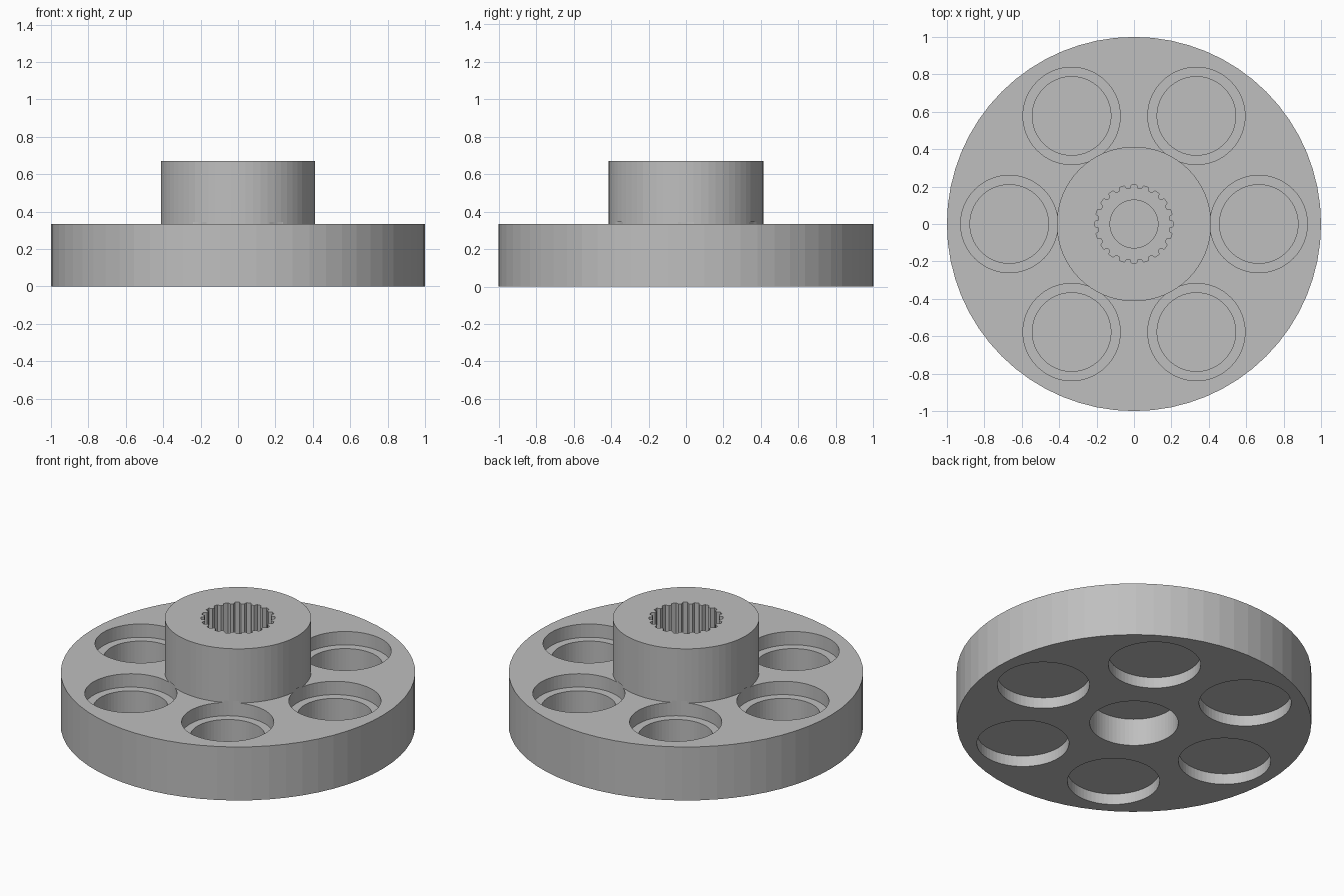
import bpy
import bmesh
from math import cos, sin, tau

if "Cube" in bpy.data.objects:
    bpy.data.objects.remove(bpy.data.objects["Cube"], do_unlink=True)

grey = bpy.data.materials.new("plain grey")
grey.use_nodes = True
COLOUR = (0.52, 0.52, 0.52, 1)
grey.diffuse_color = COLOUR
grey.node_tree.nodes["Principled BSDF"].inputs["Base Color"].default_value = COLOUR

SIDES = 64
DISC_TOP, HUB_TOP = 0.333, 0.67
TEETH = 20


def ring(radius, centre=(0, 0), sides=SIDES):
    """Outline of a round section."""
    return [(centre[0] + radius * cos(tau * i / sides),
             centre[1] + radius * sin(tau * i / sides)) for i in range(sides)]


def spline_outline(root, tip):
    """Toothed outline with one trapezoid per tooth."""
    points = []
    for t in range(TEETH):
        for step, r in ((-0.35, root), (-0.2, tip), (0.2, tip), (0.35, root)):
            a = tau * (t + step) / TEETH
            points.append((r * cos(a), r * sin(a)))
    return points


def prism(bm, outline, z0, z1):
    """Closed upright solid from an outline."""
    low = [bm.verts.new((x, y, z0)) for x, y in outline]
    high = [bm.verts.new((x, y, z1)) for x, y in outline]
    bm.faces.new(low[::-1])
    bm.faces.new(high)
    n = len(low)
    for i in range(n):
        j = (i + 1) % n
        bm.faces.new((low[i], low[j], high[j], high[i]))


def make_object(name, solids):
    bm = bmesh.new()
    for outline, z0, z1 in solids:
        prism(bm, outline, z0, z1)
    mesh = bpy.data.meshes.new(name)
    bm.to_mesh(mesh)
    bm.free()
    mesh.materials.append(grey)
    obj = bpy.data.objects.new(name, mesh)
    bpy.context.collection.objects.link(obj)
    return obj


def stepped_solid(name, profile):
    """Turned solid from (radius, height) steps, closed at both ends."""
    bm = bmesh.new()
    loops = [[bm.verts.new((x, y, z)) for x, y in ring(r)] for r, z in profile]
    bm.faces.new(loops[0][::-1])
    bm.faces.new(loops[-1])
    for a, b in zip(loops, loops[1:]):
        for i in range(SIDES):
            j = (i + 1) % SIDES
            bm.faces.new((a[i], a[j], b[j], b[i]))
    mesh = bpy.data.meshes.new(name)
    bm.to_mesh(mesh)
    bm.free()
    mesh.materials.append(grey)
    obj = bpy.data.objects.new(name, mesh)
    bpy.context.collection.objects.link(obj)
    return obj


def cut(target, name, solids):
    cutter = make_object(name, solids)
    cutter.hide_render = True
    mod = target.modifiers.new(name, "BOOLEAN")
    mod.operation = "DIFFERENCE"
    mod.solver = "EXACT"
    mod.object = cutter
    bpy.context.view_layer.objects.active = target
    bpy.ops.object.modifier_apply(modifier=mod.name)
    bpy.data.objects.remove(cutter, do_unlink=True)


# Disc with raised hub
wheel = stepped_solid("flanged_hub", [(1, 0), (1, DISC_TOP),
                                      (0.413, DISC_TOP), (0.413, HUB_TOP)])

# Six bolt positions: sunk seats above and below, a thin web between
spots = [(0.667 * cos(tau * i / 6), 0.667 * sin(tau * i / 6)) for i in range(6)]
cut(wheel, "seat_cutter", [(ring(0.26, p), 0.25, 0.345) for p in spots])
cut(wheel, "bolt_hole_cutter", [(ring(0.21, p), 0.088, 0.3) for p in spots])
cut(wheel, "underside_seat_cutter", [(ring(0.26, p), -0.1, 0.068) for p in spots])

# Toothed shaft socket, screw hole and underside screw recess
cut(wheel, "socket_cutter", [(spline_outline(0.19, 0.21), 0.4, 0.8)])
cut(wheel, "screw_hole_cutter", [(ring(0.128), 0.19, 0.5)])
cut(wheel, "screw_recess_cutter", [(ring(0.25), -0.1, 0.17)])

for face in wheel.data.polygons:
    face.use_smooth = False
